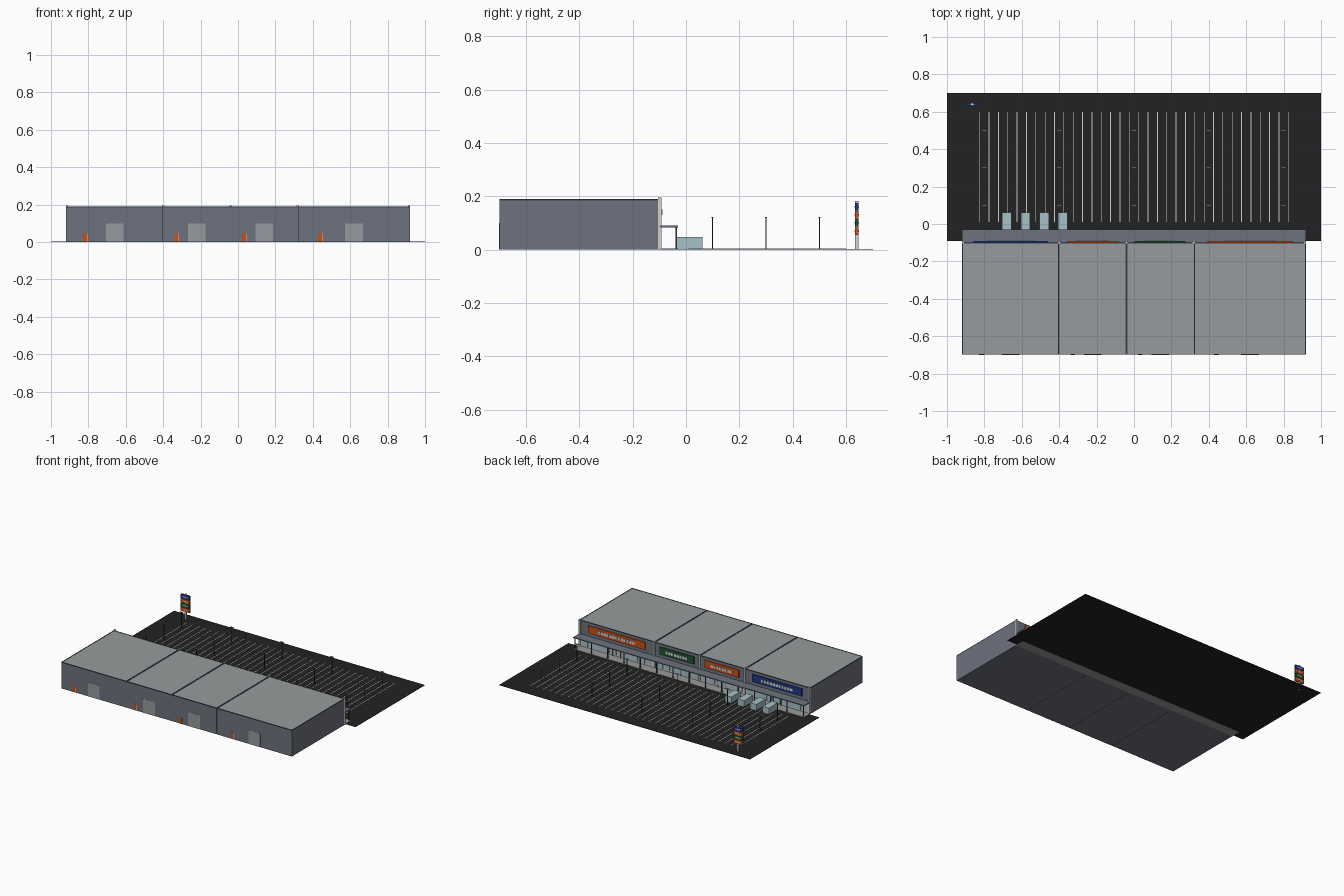
import bpy
import bmesh
from mathutils import Matrix

cube = bpy.data.objects.get("Cube")
if cube:
    bpy.data.objects.remove(cube, do_unlink=True)


def material(name, *rgb):
    m = bpy.data.materials.new(name)
    m.use_nodes = True
    color = (*rgb, 1)
    m.diffuse_color = color
    m.node_tree.nodes["Principled BSDF"].inputs["Base Color"].default_value = color
    return m


wall = material("slate wall", .155, .17, .21)
roof = material("roof grey", .31, .33, .34)
asphalt = material("asphalt", .016, .016, .016)
orange = material("orange", .6, .08, .008)
green = material("green", .012, .09, .03)
blue = material("blue", .012, .04, .25)
glass = material("pale glass", .38, .53, .58)
white = material("white", .65, .65, .65)
dark = material("dark trim", .05, .055, .07)
concrete = material("concrete", .32, .32, .32)


def boxes(name, mat, items):
    """One object made of boxes, each given as centre and size."""
    bm = bmesh.new()
    for centre, size in items:
        bmesh.ops.create_cube(
            bm, size=1,
            matrix=Matrix.Translation(centre) @ Matrix.Diagonal((*size, 1)))
    mesh = bpy.data.meshes.new(name)
    bm.to_mesh(mesh)
    bm.free()
    mesh.materials.append(mat)
    obj = bpy.data.objects.new(name, mesh)
    bpy.context.collection.objects.link(obj)
    return obj


def span(x0, x1, y0, y1, z0, z1):
    """Centre and size from limits."""
    return ((x0 + x1) / 2, (y0 + y1) / 2, (z0 + z1) / 2), (x1 - x0, y1 - y0, z1 - z0)


BACK, SHOP, TOP = -.699, -.1, .19
GROUND = .003

# Parking lot, bay lines and pavement
boxes("parking_lot", asphalt, [span(-1, 1, -.09, .7, .001, GROUND)])
boxes("bay_lines", white,
      [span(x - .002, x + .002, .01, .6, GROUND, GROUND + .0008)
       for x in (-.825 + .05 * i for i in range(34))])
boxes("pavement", concrete, [span(-.92, .92, SHOP, -.03, 0, .005)])

# Four shop units
edges = [-.92, -.4, -.04, .32, .92]
for i, sign_mat in enumerate((blue, orange, green, orange)):
    x0, x1 = edges[i] + .001, edges[i + 1] - .001
    mid, width = (x0 + x1) / 2, x1 - x0
    tag = f"unit_{i + 1}_"
    boxes(tag + "walls", wall, [span(x0, x1, BACK, SHOP, 0, TOP - .006)])
    boxes(tag + "roof", roof,
          [span(x0 + .003, x1 - .003, BACK + .003, SHOP - .003, TOP - .006, TOP - .002)])
    boxes(tag + "coping", dark, [
        span(x0, x0 + .004, BACK, SHOP, TOP - .006, TOP),
        span(x1 - .004, x1, BACK, SHOP, TOP - .006, TOP),
        span(x0, x1, BACK, BACK + .004, TOP - .006, TOP),
        span(x0, x1, SHOP - .004, SHOP, TOP - .006, TOP)])

    # Fascia sign with a row of plain raised blocks
    half = width * .38
    boxes(tag + "sign", sign_mat, [span(mid - half, mid + half, SHOP, -.092, .115, .168)])
    count = round(width * 22)
    pitch = half * 1.3 / count
    boxes(tag + "sign_blocks", white,
          [((mid + (k - (count - 1) / 2) * pitch, -.091, .141), (pitch * .8, .004, .02))
           for k in range(count)])

    # Shop windows, frames and entrance
    panes = round(width / .06)
    step = (width - .03) / panes
    boxes(tag + "shop_front", white, [span(x0 + .01, x1 - .01, SHOP, -.098, .005, .082)])
    boxes(tag + "windows", glass,
          [((x0 + .015 + (k + .5) * step, -.097, .044), (step - .006, .004, .062))
           for k in range(panes)])
    boxes(tag + "entrance_frame", sign_mat, [
        span(mid - .034, mid - .03, SHOP, -.092, .005, .068),
        span(mid + .03, mid + .034, SHOP, -.092, .005, .068),
        span(mid - .034, mid + .034, SHOP, -.092, .064, .07)])

    # Service side: roller shutter and staff door
    boxes(tag + "shutter", roof, [span(mid - .047, mid + .047, BACK - .001, BACK, 0, .1)])
    door = mid - width * .3
    boxes(tag + "staff_door", orange,
          [span(door - .012, door + .01, BACK - .001, BACK, 0, .046)])
    boxes(tag + "door_frame", white,
          [span(door + .01, door + .013, BACK - .001, BACK, 0, .046)])

# Piers between the units
boxes("piers", white, [span(x - .006, x + .006, -.105, -.092, 0, .195)
                       for x in [-.914] + edges[1:-1] + [.914]])

# Canopy and its columns
boxes("canopy", wall, [span(-.92, .92, SHOP, -.03, .084, .09)])
boxes("canopy_columns", dark, [span(x - .003, x + .003, -.04, -.034, .005, .084)
                               for x in (-.91 + .13 * i for i in range(15))])

# Trolley shelters
boxes("trolley_shelters", glass, [span(x - .025, x + .025, -.04, .062, GROUND, .048)
                                  for x in (-.68, -.58, -.48, -.38)])

# Lamp posts
spots = [(x * .4, y) for x in range(-2, 3) for y in (.1, .3, .5)]
boxes("lamp_posts", dark, [((x, y, .061), (.004, .004, .118)) for x, y in spots])
boxes("lamp_heads", roof, [((x, y, .121), (.026, .008, .004)) for x, y in spots])

# Roadside sign
boxes("totem_post", white, [span(-.871, -.859, .634, .646, 0, .183)])
for i, mat in enumerate((orange, green, orange, blue)):
    z = .056 + i * .0305
    boxes(f"totem_panel_{i + 1}", mat, [span(-.9, -.83, .633, .647, z, z + .028)])
    boxes(f"totem_stripe_{i + 1}", white,
          [span(-.883, -.847, .632, .648, z + .011, z + .017)])
